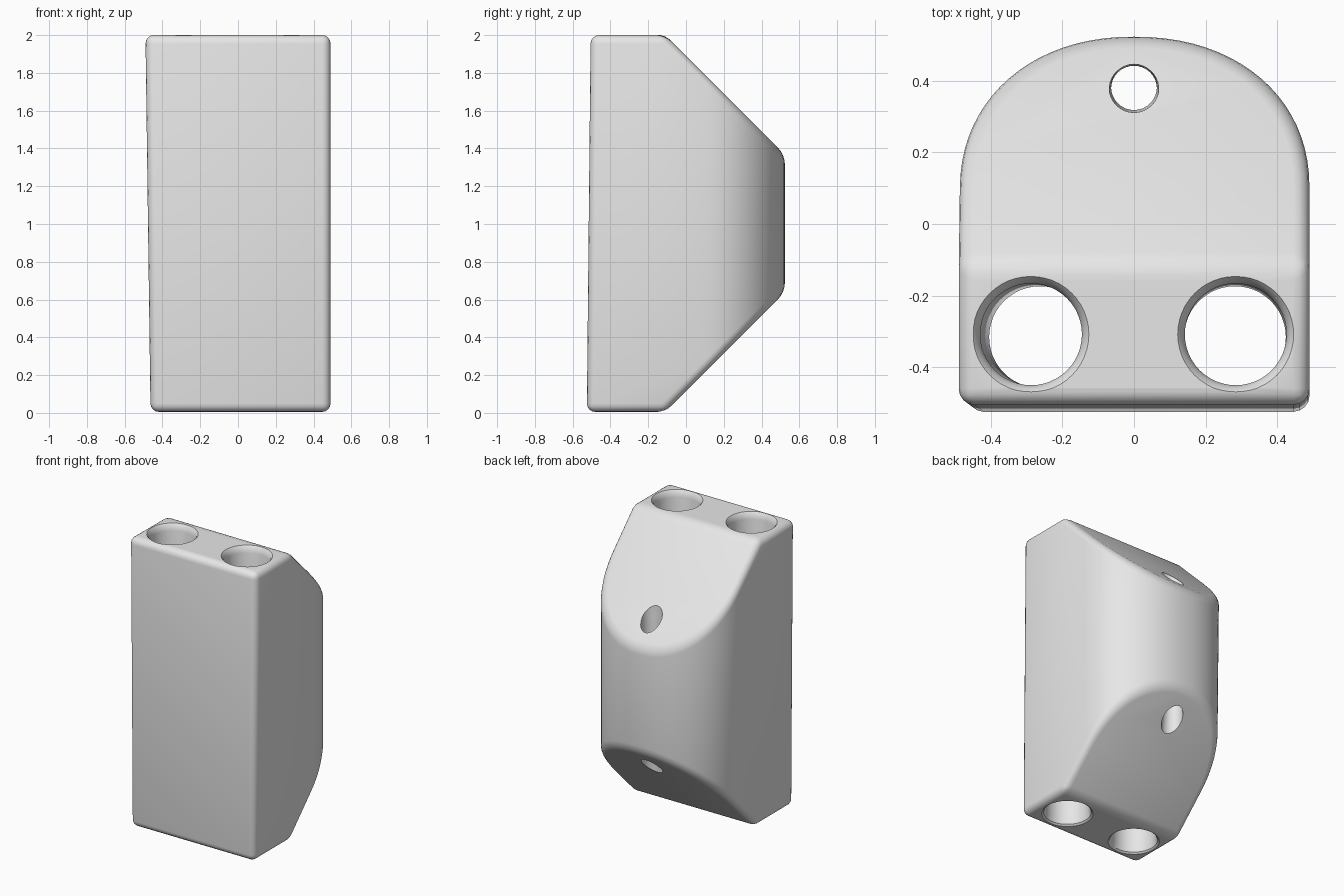
import bpy, bmesh, math
from mathutils import Vector

if "Cube" in bpy.data.objects:
    bpy.data.objects.remove(bpy.data.objects["Cube"])

grey = bpy.data.materials.new("light_grey")
grey.diffuse_color = (0.8, 0.8, 0.8, 1)
grey.use_nodes = True
grey.node_tree.nodes["Principled BSDF"].inputs["Base Color"].default_value = grey.diffuse_color


def make_object(name, bm):
    bmesh.ops.recalc_face_normals(bm, faces=bm.faces)
    mesh = bpy.data.meshes.new(name)
    bm.to_mesh(mesh)
    bm.free()
    ob = bpy.data.objects.new(name, mesh)
    bpy.context.collection.objects.link(ob)
    return ob


def lathe_cutter(name, top, bottom, profile, sides=48):
    """Leaning round cutter; profile is a list of (z, radius)."""
    bm = bmesh.new()
    rings = []
    for z, r in profile:
        c = Vector(bottom).lerp(Vector(top), z / 2)
        rings.append([bm.verts.new((c.x + r * math.cos(math.tau * i / sides),
                                    c.y + r * math.sin(math.tau * i / sides), z))
                      for i in range(sides)])
    for a, b in zip(rings, rings[1:]):
        for i in range(sides):
            j = (i + 1) % sides
            bm.faces.new((a[i], a[j], b[j], b[i]))
    bm.faces.new(rings[0])
    bm.faces.new(rings[-1])
    ob = make_object(name, bm)
    ob.hide_render = True
    return ob


# Block outline: square front, rounded back
outline = [(-0.49, -0.505), (0.49, -0.505)]
N, E = 40, 2 / 2.15
for i in range(N + 1):
    a = math.pi * i / N
    c, s = math.cos(a), max(0.0, math.sin(a))
    outline.append((math.copysign(0.49 * abs(c) ** E, c), 0.1 + 0.423 * s ** E))
bm = bmesh.new()
base = bm.faces.new([bm.verts.new((x, y, 0.005)) for x, y in outline])
ext = bmesh.ops.extrude_face_region(bm, geom=[base])
for v in ext["geom"]:
    if isinstance(v, bmesh.types.BMVert):
        v.co.z = 2.0

# Sloped cuts at the top and bottom of the back
for co, no in (((0, -0.11, 2), (0, 1, 1)), ((0, -0.11, 0.005), (0, 1, -1))):
    cut = bmesh.ops.bisect_plane(bm, geom=bm.verts[:] + bm.edges[:] + bm.faces[:],
                                 plane_co=co, plane_no=no, clear_outer=True)
    edges = [e for e in cut["geom_cut"] if isinstance(e, bmesh.types.BMEdge)]
    bmesh.ops.holes_fill(bm, edges=edges, sides=0)

# Slight taper of the left side and lean of the front
for v in bm.verts:
    t = 1 - v.co.z / 2
    if v.co.x < 0:
        v.co.x *= 1 - 0.055 * t
    if v.co.y < -0.3:
        v.co.y -= 0.02 * t
block = make_object("block", bm)
block.data.materials.append(grey)

# Rounded edges
bev = block.modifiers.new("round_edges", "BEVEL")
bev.width = 0.045
bev.segments = 4
bev.limit_method = "ANGLE"
bev.angle_limit = math.radians(30)
bev.use_clamp_overlap = False

# Through holes, the large ones with softened rims
R = 0.142
flare = [(-0.1, R + 0.02), (0.005, R + 0.02), (0.015, R + 0.008), (0.045, R),
         (1.955, R), (1.985, R + 0.008), (2.0, R + 0.02), (2.1, R + 0.02)]
cutters = [
    lathe_cutter("left_hole_cutter", (-0.288, -0.308, 0), (-0.262, -0.316, 0), flare),
    lathe_cutter("right_hole_cutter", (0.284, -0.308, 0), (0.282, -0.316, 0), flare),
    lathe_cutter("back_hole_cutter", (0, 0.385, 0), (0, 0.375, 0),
                 [(0.3, 0.075), (0.48, 0.07), (0.55, 0.064), (1.45, 0.064),
                  (1.52, 0.07), (1.7, 0.075)], 32),
]
for c in cutters:
    m = block.modifiers.new(c.name, "BOOLEAN")
    m.operation = "DIFFERENCE"
    m.solver = "EXACT"
    m.object = c

# Bake the modifiers, then smooth the curved surfaces
dg = bpy.context.evaluated_depsgraph_get()
baked = bpy.data.meshes.new_from_object(block.evaluated_get(dg))
block.modifiers.clear()
block.data = baked
baked.materials.clear()
baked.materials.append(grey)
for p in baked.polygons:
    p.material_index = 0
for c in cutters:
    bpy.data.objects.remove(c)
bpy.context.view_layer.objects.active = block
block.select_set(True)
bpy.ops.object.shade_smooth_by_angle(angle=math.radians(35))
